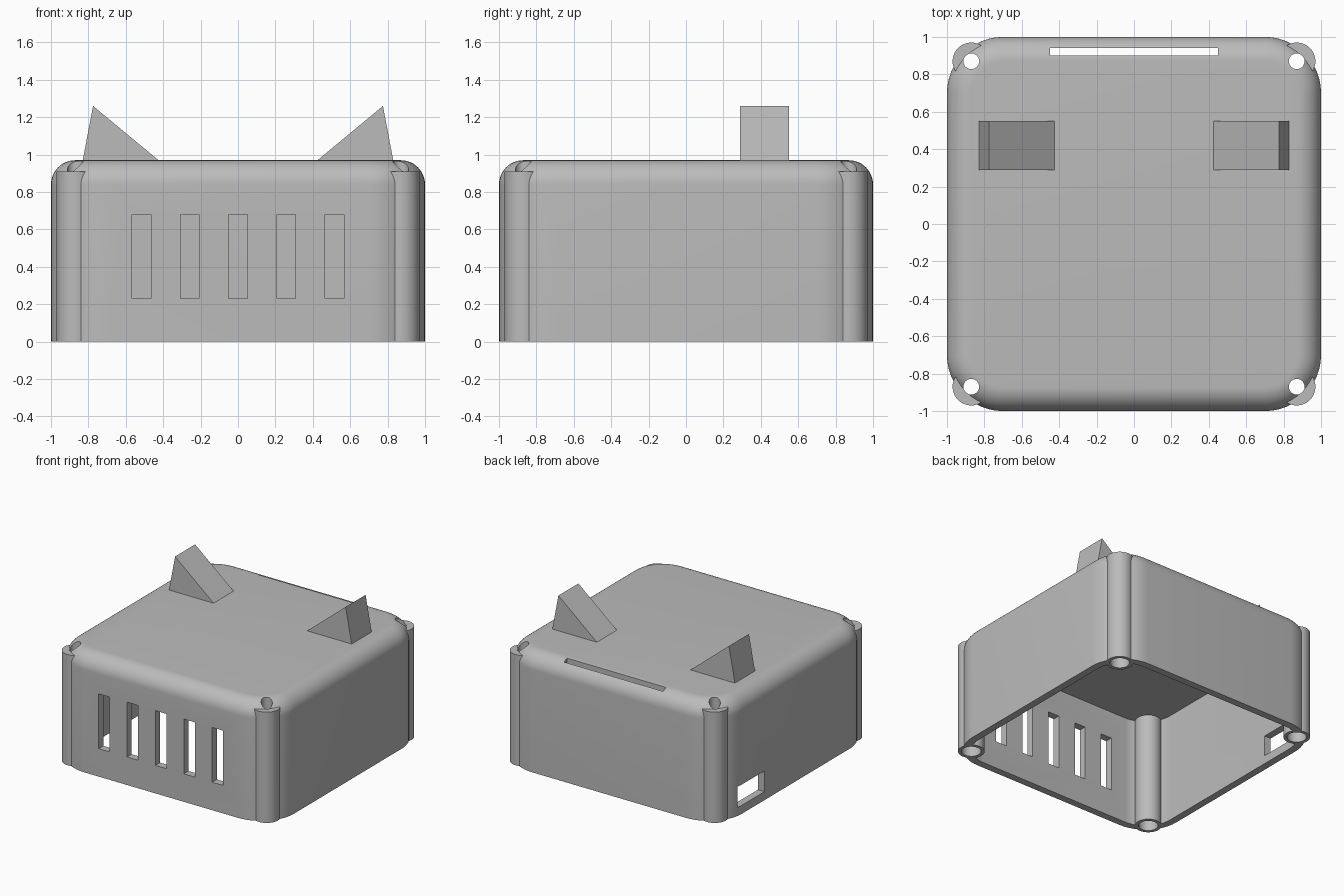
import bpy, bmesh
from math import sin, cos, pi, radians

if "Cube" in bpy.data.objects:
    bpy.data.objects.remove(bpy.data.objects["Cube"], do_unlink=True)

grey = bpy.data.materials.new("plain grey")
grey.use_nodes = True
colour = (0.5, 0.5, 0.5, 1)
grey.diffuse_color = colour
grey.node_tree.nodes["Principled BSDF"].inputs["Base Color"].default_value = colour


def loft(name, rings):
    """Closed solid through a stack of matching point loops."""
    bm = bmesh.new()
    loops = [[bm.verts.new(p) for p in ring] for ring in rings]
    n = len(loops[0])
    for a, b in zip(loops, loops[1:]):
        for i in range(n):
            j = (i + 1) % n
            bm.faces.new((a[i], a[j], b[j], b[i]))
    bm.faces.new(loops[0][::-1])
    bm.faces.new(loops[-1])
    bmesh.ops.recalc_face_normals(bm, faces=bm.faces)
    mesh = bpy.data.meshes.new(name)
    bm.to_mesh(mesh)
    bm.free()
    mesh.materials.append(grey)
    obj = bpy.data.objects.new(name, mesh)
    bpy.context.collection.objects.link(obj)
    return obj


def rounded(inset, z, steps=12):
    """Rounded square outline, shrunk by an inset."""
    core, radius = 0.7, 0.3 - inset
    pts = []
    for k, (sx, sy) in enumerate([(1, 1), (-1, 1), (-1, -1), (1, -1)]):
        for i in range(steps + 1):
            a = (k + i / steps) * pi / 2
            pts.append((sx * core + radius * cos(a), sy * core + radius * sin(a), z))
    return pts


def rod(name, x, y, r, z0, z1, n=48):
    return loft(name, [[(x + r * cos(2 * pi * i / n), y + r * sin(2 * pi * i / n), z)
                        for i in range(n)] for z in (z0, z1)])


def block(name, x0, x1, y0, y1, z0, z1):
    return loft(name, [[(x0, y0, z), (x1, y0, z), (x1, y1, z), (x0, y1, z)]
                       for z in (z0, z1)])


def combine(obj, tools, operation):
    """Apply booleans in turn and remove the tools."""
    for tool in tools:
        mod = obj.modifiers.new("combine", "BOOLEAN")
        mod.operation, mod.solver, mod.object = operation, "EXACT", tool
        tool.hide_render = True
    bpy.context.view_layer.update()
    graph = bpy.context.evaluated_depsgraph_get()
    mesh = bpy.data.meshes.new_from_object(obj.evaluated_get(graph))
    obj.modifiers.clear()
    obj.data = mesh
    for tool in tools:
        bpy.data.objects.remove(tool, do_unlink=True)


# Case body with rounded top edge, hollowed from below
fillet, height, wall = 0.13, 0.97, 0.06
rings = [rounded(0, 0)]
for i in range(13):
    a = i / 12 * pi / 2
    rings.append(rounded(fillet * (1 - cos(a)), height - fillet * (1 - sin(a))))
case = loft("case_shell", rings)
cavity = loft("cavity", [rounded(wall, -0.1), rounded(wall, 0.905)])
combine(case, [cavity], "DIFFERENCE")

# Corner screw posts
corners = [(sx * 0.87, sy * 0.87) for sx in (-1, 1) for sy in (-1, 1)]
combine(case, [rod("post", x, y, 0.1, 0, 0.91) for x, y in corners], "UNION")

# Screw holes, front vents, top slot and side port
cuts = [rod("screw_hole", x, y, 0.042, -0.1, 1.1) for x, y in corners]
cuts += [rod("screw_recess", x, y, 0.073, -0.1, 0.4) for x, y in corners]
for i in range(-2, 3):
    x = i * 0.258
    cuts.append(block("vent", x - 0.05, x + 0.05, -1.1, -0.9, 0.23, 0.68))
cuts.append(block("top_slot", -0.45, 0.45, 0.9, 0.94, 0.85, 1.1))
cuts.append(block("side_port", -1.1, -0.9, 0.41, 0.75, 0.07, 0.24))
combine(case, cuts, "DIFFERENCE")

bpy.ops.object.select_all(action="DESELECT")
case.select_set(True)
bpy.context.view_layer.objects.active = case
bpy.ops.object.shade_smooth_by_angle(angle=radians(30))

# Triangular ears
for side, s in (("left", 1), ("right", -1)):
    profile = [(0.83, height), (0.775, 1.26), (0.425, height)]
    loft(side + "_ear", [[(s * x, y, z) for x, z in profile] for y in (0.29, 0.55)])
